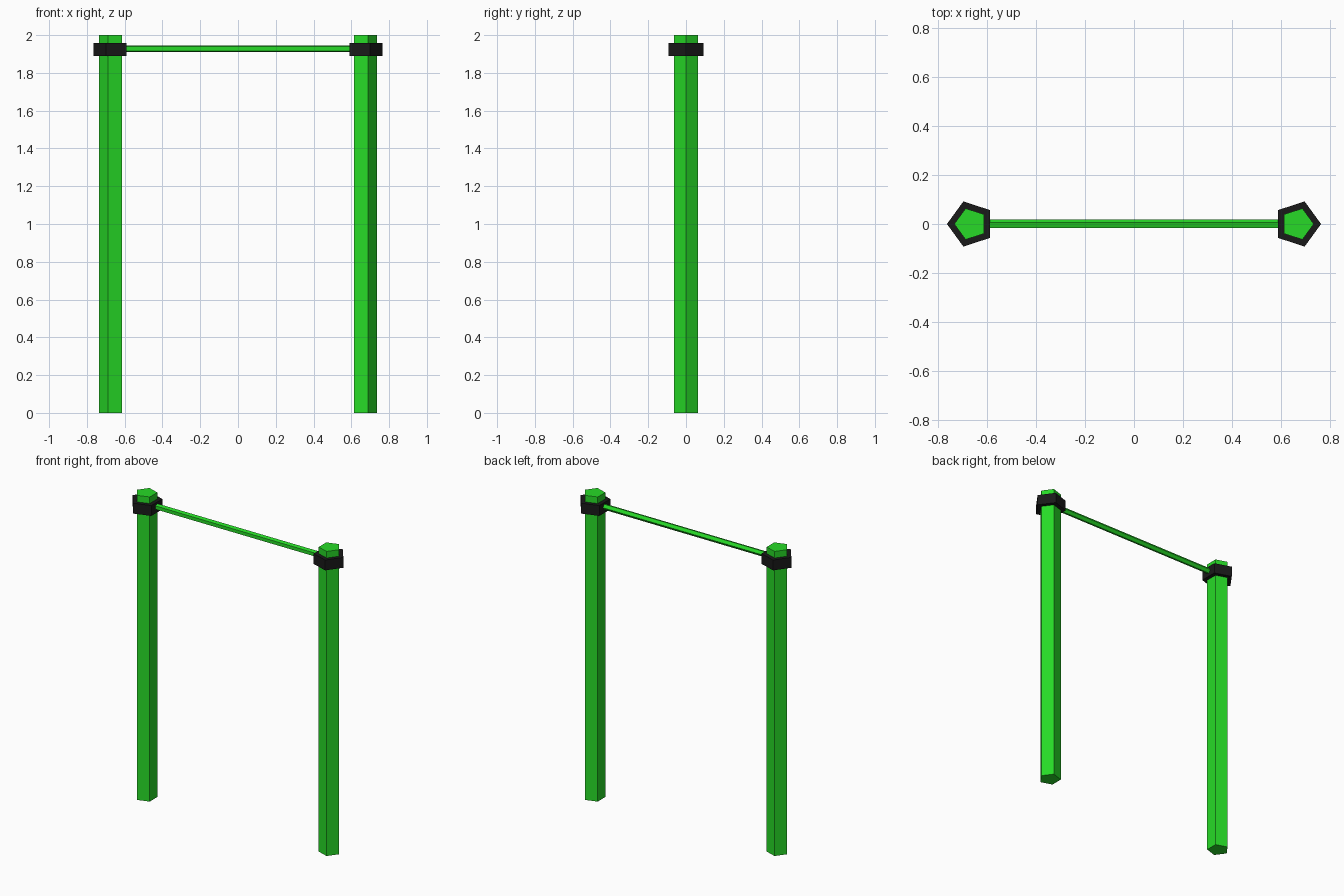
import bpy
from math import radians

if "Cube" in bpy.data.objects:
    bpy.data.objects.remove(bpy.data.objects["Cube"])


def material(name, color):
    m = bpy.data.materials.new(name)
    m.diffuse_color = color
    m.use_nodes = True
    m.node_tree.nodes["Principled BSDF"].inputs["Base Color"].default_value = m.diffuse_color
    return m


green = material("green_paint", (0.02, 0.7, 0.02, 1))
black = material("black_clamp", (0.01, 0.01, 0.01, 1))


def prism(name, radius, depth, loc, rot, mat):
    """Five-sided flat-shaded prism; first corner points to +y before rotation."""
    bpy.ops.mesh.primitive_cylinder_add(vertices=5, radius=radius, depth=depth,
                                        location=loc, rotation=rot)
    ob = bpy.context.object
    ob.name = name
    ob.data.materials.append(mat)
    return ob


POST_X, BAR_Z = 0.668, 1.926

# Posts and clamps, with corners pointing outwards
for side, s in (("left", -1), ("right", 1)):
    turn = (0, 0, radians(-90 * s))
    prism(side + "_post", 0.067, 2.0, (s * POST_X, 0, 1.0), turn, green)
    prism(side + "_clamp", 0.097, 0.068, (s * POST_X, 0, BAR_Z - 0.003), turn, black)

# Horizontal bar between the posts
prism("pull_up_bar", 0.019, 2 * POST_X, (0, 0, BAR_Z + 0.002), (0, radians(90), 0), green)
